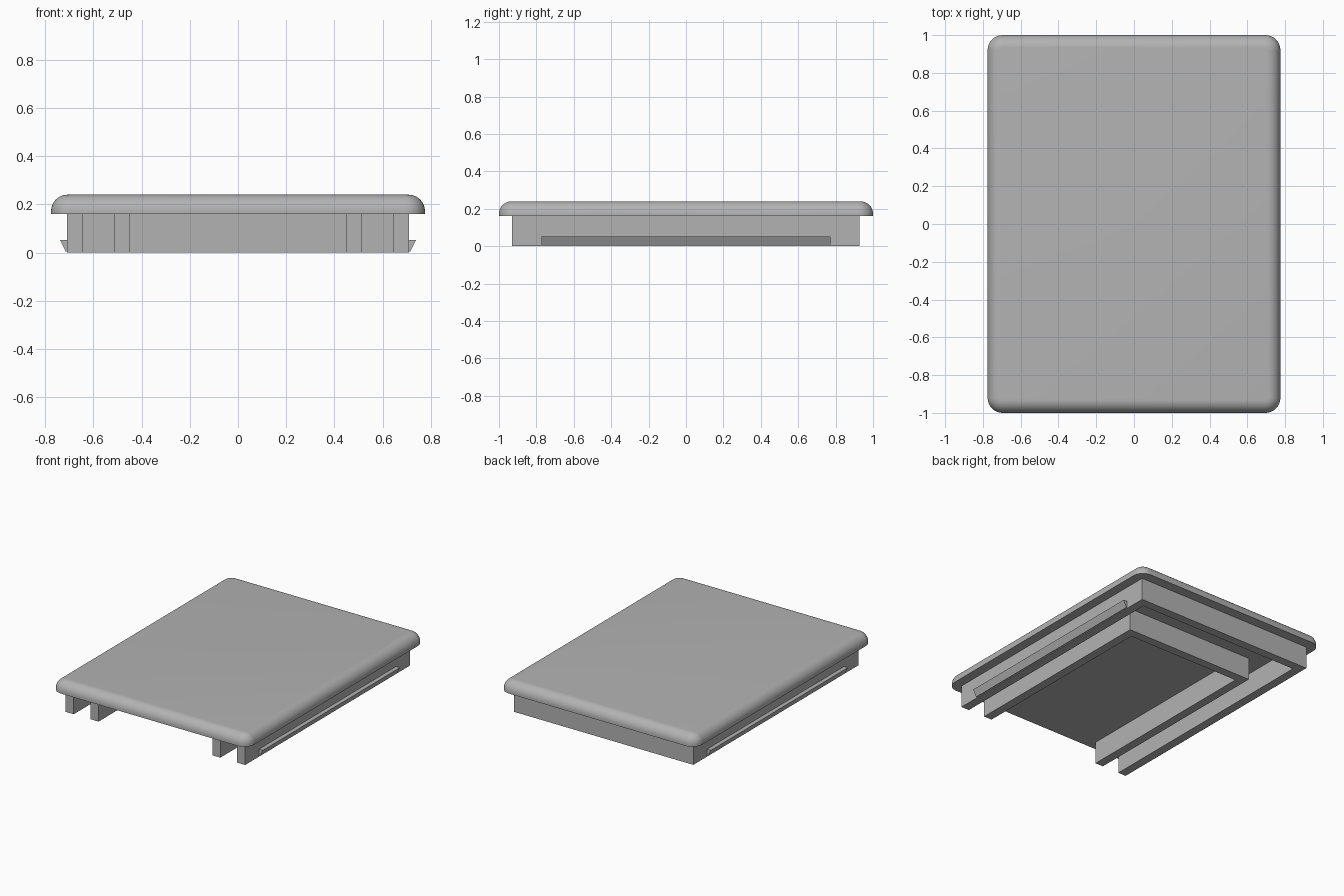
import bpy, bmesh, math

if "Cube" in bpy.data.objects:
    bpy.data.objects.remove(bpy.data.objects["Cube"])

grey = bpy.data.materials.new("grey plastic")
grey.diffuse_color = (0.45, 0.45, 0.45, 1)
grey.use_nodes = True
grey.node_tree.nodes["Principled BSDF"].inputs["Base Color"].default_value = grey.diffuse_color


def make(name, bm, smooth=False):
    bmesh.ops.recalc_face_normals(bm, faces=bm.faces)
    mesh = bpy.data.meshes.new(name)
    bm.to_mesh(mesh)
    bm.free()
    mesh.materials.append(grey)
    ob = bpy.data.objects.new(name, mesh)
    bpy.context.collection.objects.link(ob)
    if smooth:
        bpy.ops.object.select_all(action='DESELECT')
        ob.select_set(True)
        bpy.context.view_layer.objects.active = ob
        bpy.ops.object.shade_smooth_by_angle(angle=math.radians(35))
    return ob


def prism(name, points, offset):
    """Extrude a flat outline along an offset."""
    bm = bmesh.new()
    face = bm.faces.new([bm.verts.new(p) for p in points])
    ext = bmesh.ops.extrude_face_region(bm, geom=[face])
    bmesh.ops.translate(bm, vec=offset,
                        verts=[v for v in ext["geom"] if isinstance(v, bmesh.types.BMVert)])
    return make(name, bm)


def rounded_loop(bm, inset, z, hx=0.775, hy=1.0, r=0.08, n=10):
    """Ring of vertices around a rounded rectangle."""
    ring = []
    for sx, sy, start in ((1, 1, 0), (-1, 1, 90), (-1, -1, 180), (1, -1, 270)):
        for i in range(n + 1):
            a = math.radians(start + 90 * i / n)
            ring.append(bm.verts.new((sx * (hx - r) + (r - inset) * math.cos(a),
                                      sy * (hy - r) + (r - inset) * math.sin(a), z)))
    return ring


# Lid: rounded plate with a filleted upper rim
BASE, TOP, FILLET, STEPS = 0.16, 0.24, 0.068, 10
bm = bmesh.new()
rings = [rounded_loop(bm, 0, BASE)]
for i in range(STEPS + 1):
    a = math.pi / 2 * i / STEPS
    rings.append(rounded_loop(bm, FILLET * (1 - math.cos(a)),
                              TOP - FILLET + FILLET * math.sin(a)))
for lo, hi in zip(rings, rings[1:]):
    for i in range(len(lo)):
        j = (i + 1) % len(lo)
        bm.faces.new((lo[i], lo[j], hi[j], hi[i]))
bm.faces.new(rings[0])
bm.faces.new(rings[-1])
make("lid", bm, smooth=True)


# U-shaped walls under the lid, open at the front
def u_wall(name, half_width, back, t=0.063, front=-0.93):
    w, i = half_width, half_width - t
    outline = [(w, front), (w, back), (-w, back), (-w, front),
               (-i, front), (-i, back - t), (i, back - t), (i, front)]
    prism(name, [(x, y, 0) for x, y in outline], (0, 0, BASE))


u_wall("outer_wall", 0.708, 0.928)
u_wall("inner_wall", 0.512, 0.57)

# Wedge-shaped snap rails on both sides
for side, s in (("left", -1), ("right", 1)):
    profile = [(0.708, 0.005), (0.714, 0.005), (0.738, 0.053), (0.708, 0.053)]
    prism(side + "_snap_rail", [(s * x, -0.773, z) for x, z in profile], (0, 1.546, 0))
